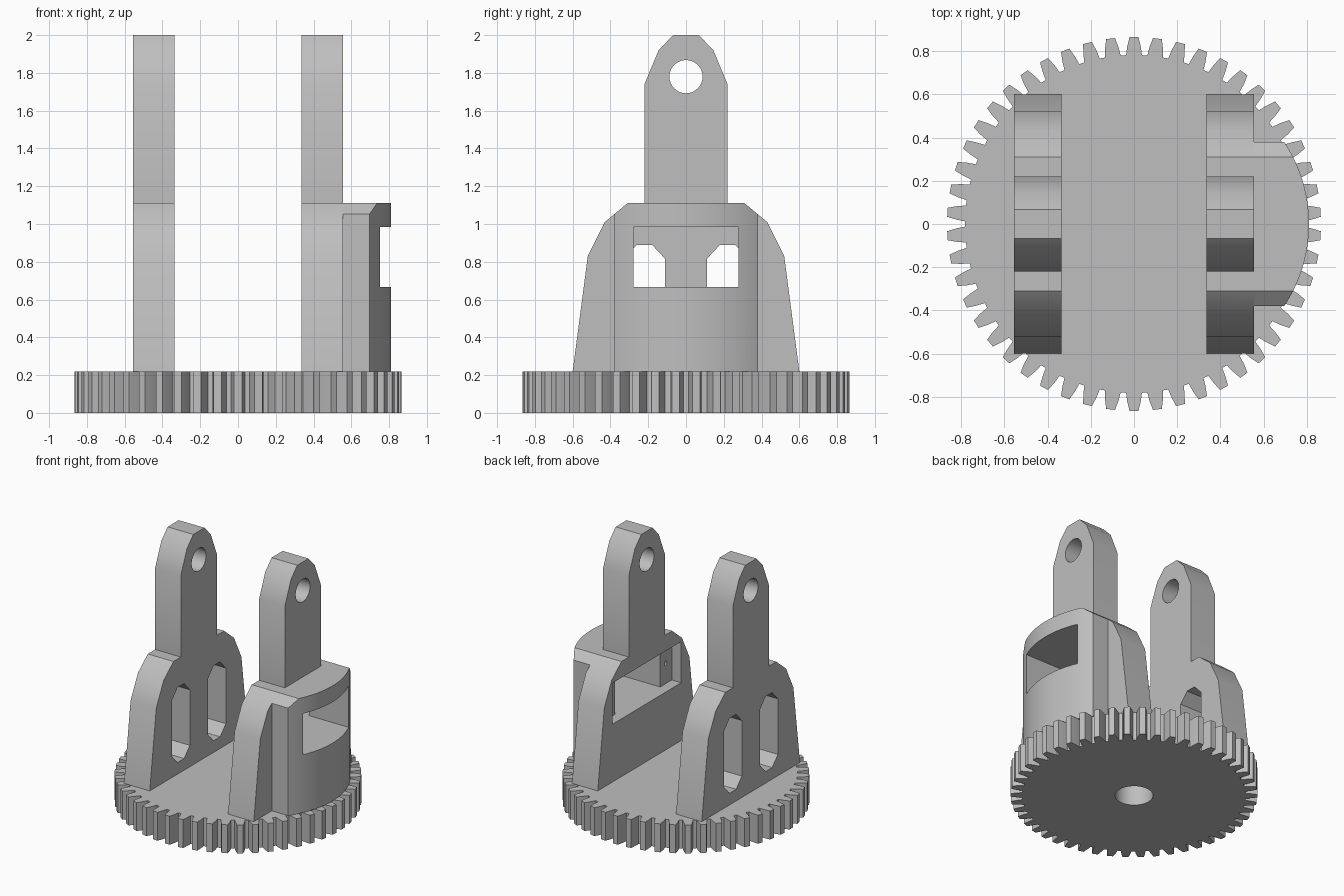
import bpy
import bmesh
from math import sin, cos, asin, pi, radians
from mathutils import Vector

cube = bpy.data.objects.get("Cube")
if cube:
    bpy.data.objects.remove(cube, do_unlink=True)

grey = bpy.data.materials.new("plain grey")
grey.use_nodes = True
GREY = (0.52, 0.52, 0.52, 1)
grey.diffuse_color = GREY
grey.node_tree.nodes["Principled BSDF"].inputs["Base Color"].default_value = GREY


def prism(name, points, axis, low, high):
    """Extrude a 2D outline: YZ points along X, or XY points along Z."""
    bm = bmesh.new()
    if axis == "X":
        verts = [bm.verts.new((low, a, b)) for a, b in points]
        step = Vector((high - low, 0, 0))
    else:
        verts = [bm.verts.new((a, b, low)) for a, b in points]
        step = Vector((0, 0, high - low))
    face = bm.faces.new(verts)
    grown = bmesh.ops.extrude_face_region(bm, geom=[face])["geom"]
    bmesh.ops.translate(bm, vec=step,
                        verts=[g for g in grown if isinstance(g, bmesh.types.BMVert)])
    bmesh.ops.recalc_face_normals(bm, faces=bm.faces)
    mesh = bpy.data.meshes.new(name)
    bm.to_mesh(mesh)
    bm.free()
    mesh.materials.append(grey)
    obj = bpy.data.objects.new(name, mesh)
    bpy.context.collection.objects.link(obj)
    return obj


def activate(obj):
    bpy.ops.object.select_all(action="DESELECT")
    obj.select_set(True)
    bpy.context.view_layer.objects.active = obj


def combine(target, tool, operation="DIFFERENCE"):
    """Apply a boolean and discard the tool object."""
    mod = target.modifiers.new("shape", "BOOLEAN")
    mod.operation = operation
    mod.solver = "EXACT"
    mod.object = tool
    activate(target)
    bpy.ops.object.modifier_apply(modifier=mod.name)
    bpy.data.objects.remove(tool, do_unlink=True)


def circle(a, b, radius, count=32):
    return [(a + radius * cos(2 * pi * i / count),
             b + radius * sin(2 * pi * i / count)) for i in range(count)]


def rectangle(half_width, bottom, top):
    return [(-half_width, bottom), (half_width, bottom),
            (half_width, top), (-half_width, top)]


def mirrored(half):
    """Complete an outline symmetric about its vertical axis."""
    return half + [(-a, b) for a, b in reversed(half)]


# Shared dimensions
DECK = 0.22
INNER, OUTER = 0.335, 0.555
SHOULDER = [(0.60, DECK), (0.52, 0.83), (0.43, 1.01), (0.31, 1.11)]
NECK = [(0.22, 1.11), (0.22, 1.74), (0.145, 1.92), (0.068, 2.0)]

# Gear base with a blind axle hole underneath
TEETH = 50
tooth = [(-0.047, 0.782), (-0.038, 0.822), (-0.024, 0.865),
         (0.024, 0.865), (0.038, 0.822), (0.047, 0.782)]
outline = []
for i in range(TEETH):
    middle = pi / 2 + 2 * pi * i / TEETH
    outline += [(r * cos(middle + a), r * sin(middle + a)) for a, r in tooth]
gear = prism("gear_base", outline, "Z", 0, DECK)
combine(gear, prism("axle_cutter", circle(0, 0, 0.133), "Z", -0.1, 0.18))


# Upright arms with a pivot hole near the top
def make_arm(name, low, high):
    arm = prism(name, mirrored(SHOULDER + NECK), "X", low, high)
    combine(arm, prism("pivot_cutter", circle(0, 1.78, 0.088), "X", low - 0.1, high + 0.1))
    return arm


right_arm = make_arm("right_arm", -OUTER, -INNER)
left_arm = make_arm("left_arm", INNER, OUTER)

# Two chamfered slots in the right arm
half_slot = [(0.04, 0.31), (0.11, 0.385), (0.11, 0.815), (0.04, 0.89)]
for side in (-1, 1):
    slot = [(a + side * 0.22, b) for a, b in mirrored(half_slot)]
    combine(right_arm, prism("slot_cutter", slot, "X", -OUTER - 0.1, -INNER + 0.1))

# Rounded housing on the outside of the left arm
RADIUS, CENTRE, HALF = 0.685, 0.125, 0.38
limit = asin(HALF / RADIUS)
STEPS = 32
plan = [(0.45, -HALF)]
for i in range(STEPS + 1):
    t = limit * (2 * i / STEPS - 1)
    plan.append((CENTRE + RADIUS * cos(t), RADIUS * sin(t)))
plan.append((0.45, HALF))
housing = prism("housing", mirrored(SHOULDER), "X", 0.45, 0.9)
combine(housing, prism("plan_cutter", plan, "Z", 0, 1.5), "INTERSECT")
combine(left_arm, housing, "UNION")

# Window through the housing, with a wider recess and screw holes inside
LEDGE = INNER + 0.08
combine(left_arm, prism("window_cutter", rectangle(0.278, 0.667, 0.985), "X", 0.2, 1.0))
combine(left_arm, prism("recess_cutter", rectangle(0.42, 0.667, 0.985), "X", 0.2, LEDGE))
for side in (-1, 1):
    combine(left_arm, prism("screw_cutter", circle(side * 0.345, 0.826, 0.015, 12),
                            "X", LEDGE - 0.03, LEDGE + 0.1))

# Smooth the gentle curves, keep edges sharp
for part in (gear, right_arm, left_arm):
    activate(part)
    bpy.ops.object.shade_smooth_by_angle(angle=radians(30))
